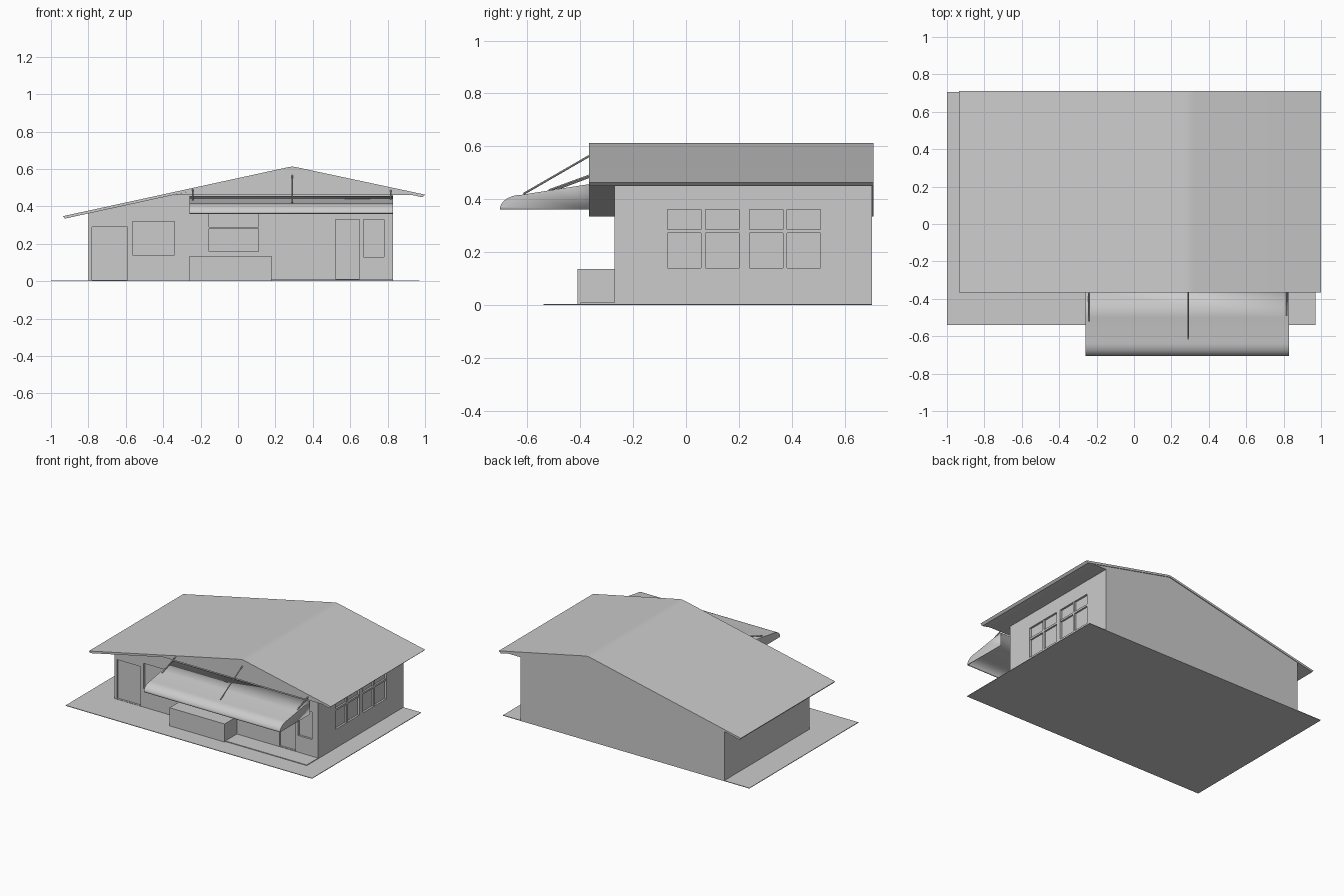
import bpy, bmesh, math
from mathutils import Vector

if "Cube" in bpy.data.objects:
    bpy.data.objects.remove(bpy.data.objects["Cube"])


def mesh_object(name, bm):
    bmesh.ops.recalc_face_normals(bm, faces=bm.faces)
    me = bpy.data.meshes.new(name)
    bm.to_mesh(me)
    bm.free()
    ob = bpy.data.objects.new(name, me)
    bpy.context.collection.objects.link(ob)
    return ob


def box(name, x0, x1, y0, y1, z0, z1):
    bm = bmesh.new()
    bmesh.ops.create_cube(bm, size=1)
    for v in bm.verts:
        v.co = ((x0 + x1) / 2 + v.co.x * (x1 - x0),
                (y0 + y1) / 2 + v.co.y * (y1 - y0),
                (z0 + z1) / 2 + v.co.z * (z1 - z0))
    return mesh_object(name, bm)


def prism(name, profile, y0, y1):
    """Extrude an x-z outline along y."""
    bm = bmesh.new()
    face = bm.faces.new([bm.verts.new((x, y0, z)) for x, z in profile])
    out = bmesh.ops.extrude_face_region(bm, geom=[face])["geom"]
    moved = [g for g in out if isinstance(g, bmesh.types.BMVert)]
    bmesh.ops.translate(bm, verts=moved, vec=(0, y1 - y0, 0))
    return mesh_object(name, bm)


def smooth(ob, angle=30):
    bpy.ops.object.select_all(action='DESELECT')
    ob.select_set(True)
    bpy.context.view_layer.objects.active = ob
    bpy.ops.object.shade_smooth_by_angle(angle=math.radians(angle))


def rod(name, a, b, r):
    a, b = Vector(a), Vector(b)
    bm = bmesh.new()
    bmesh.ops.create_cone(bm, cap_ends=True, segments=8, radius1=r, radius2=r,
                          depth=(b - a).length)
    ob = mesh_object(name, bm)
    ob.location = (a + b) / 2
    ob.rotation_mode = 'QUATERNION'
    ob.rotation_quaternion = (b - a).to_track_quat('Z', 'Y')
    smooth(ob, 40)


FRONT, BACK, RIGHT = -0.27, 0.705, 0.83
DEPTH = 0.014

# ground plate, entrance step and planter
box("ground_plate", -1, 0.97, -0.54, BACK, 0, 0.004)
box("entrance_step", 0.18, RIGHT, -0.40, FRONT, 0.002, 0.009)
box("planter", -0.26, 0.18, -0.41, FRONT, 0.002, 0.135)

# house walls
walls = prism("walls", [(-0.8, 0.002), (RIGHT, 0.002), (RIGHT, 0.462),
                        (-0.35, 0.462), (-0.8, 0.363)], FRONT, BACK)

# gable block under the roof
prism("gable", [(-0.35, 0.46), (0.965, 0.46), (0.29, 0.602)], -0.363, BACK)

# roof slab with softened ridge
roof = prism("roof", [(-0.935, 0.348), (0.26, 0.608), (0.29, 0.613),
                      (0.32, 0.608), (1.0, 0.463), (0.985, 0.449),
                      (0.29, 0.600), (-0.925, 0.335)], -0.367, 0.71)
smooth(roof, 20)


# shallow openings cut into the walls
def cut(cutter):
    mod = walls.modifiers.new("opening", 'BOOLEAN')
    mod.operation = 'DIFFERENCE'
    mod.solver = 'EXACT'
    mod.object = cutter
    bpy.context.view_layer.objects.active = walls
    bpy.ops.object.modifier_apply(modifier=mod.name)
    bpy.data.objects.remove(cutter)


front_openings = [("garage_door", -0.78, -0.59, 0.006, 0.29),
                  ("left_window", -0.565, -0.34, 0.14, 0.32),
                  ("middle_window", -0.155, 0.11, 0.16, 0.36),
                  ("front_door", 0.52, 0.65, 0.012, 0.33),
                  ("right_window", 0.67, 0.78, 0.13, 0.33)]
for name, x0, x1, z0, z1 in front_openings:
    cut(box(name + "_cutter", x0, x1, FRONT - 0.05, FRONT + DEPTH, z0, z1))
box("middle_window_bar", -0.155, 0.11, FRONT, FRONT + DEPTH + 0.002, 0.281, 0.289)

# side windows, each split by an upright and a transom
for i, y0 in enumerate((-0.07, 0.24)):
    y1, ym = y0 + 0.27, y0 + 0.135
    cut(box("side_cutter", RIGHT - DEPTH, RIGHT + 0.05, y0, y1, 0.14, 0.36))
    xa, xb = RIGHT - DEPTH - 0.002, RIGHT - 0.002
    box(f"side_window_upright_{i}", xa, xb, ym - 0.008, ym + 0.008, 0.14, 0.36)
    box(f"side_window_transom_{i}", xa, xb, y0, y1, 0.272, 0.286)

# awning: curved sheet with closed ends, open below
outline = [(-0.365, 0.457), (-0.50, 0.436), (-0.625, 0.416)]
for k in range(1, 9):
    a = math.radians(90 * k / 8)
    outline.append((-0.625 - 0.08 * math.sin(a), 0.361 + 0.055 * math.cos(a)))
bm = bmesh.new()
ends = [[bm.verts.new((x, y, z)) for y, z in outline] for x in (-0.26, RIGHT)]
for k in range(len(outline) - 1):
    bm.faces.new((ends[0][k], ends[0][k + 1], ends[1][k + 1], ends[1][k]))
for x, row in zip((-0.26, RIGHT), ends):
    bm.faces.new(row + [bm.verts.new((x, -0.365, 0.361))])
awning = mesh_object("awning", bm)
shell = awning.modifiers.new("thickness", 'SOLIDIFY')
shell.thickness = 0.003
shell.offset = -1
smooth(awning)

# awning stay rods
for name, x, y, z0, z1 in (("left_stay", -0.243, -0.52, 0.433, 0.49),
                           ("middle_stay", 0.29, -0.615, 0.42, 0.565),
                           ("right_stay", 0.817, -0.49, 0.438, 0.485)):
    rod(name, (x, -0.364, z1), (x, y, z0), 0.004)
